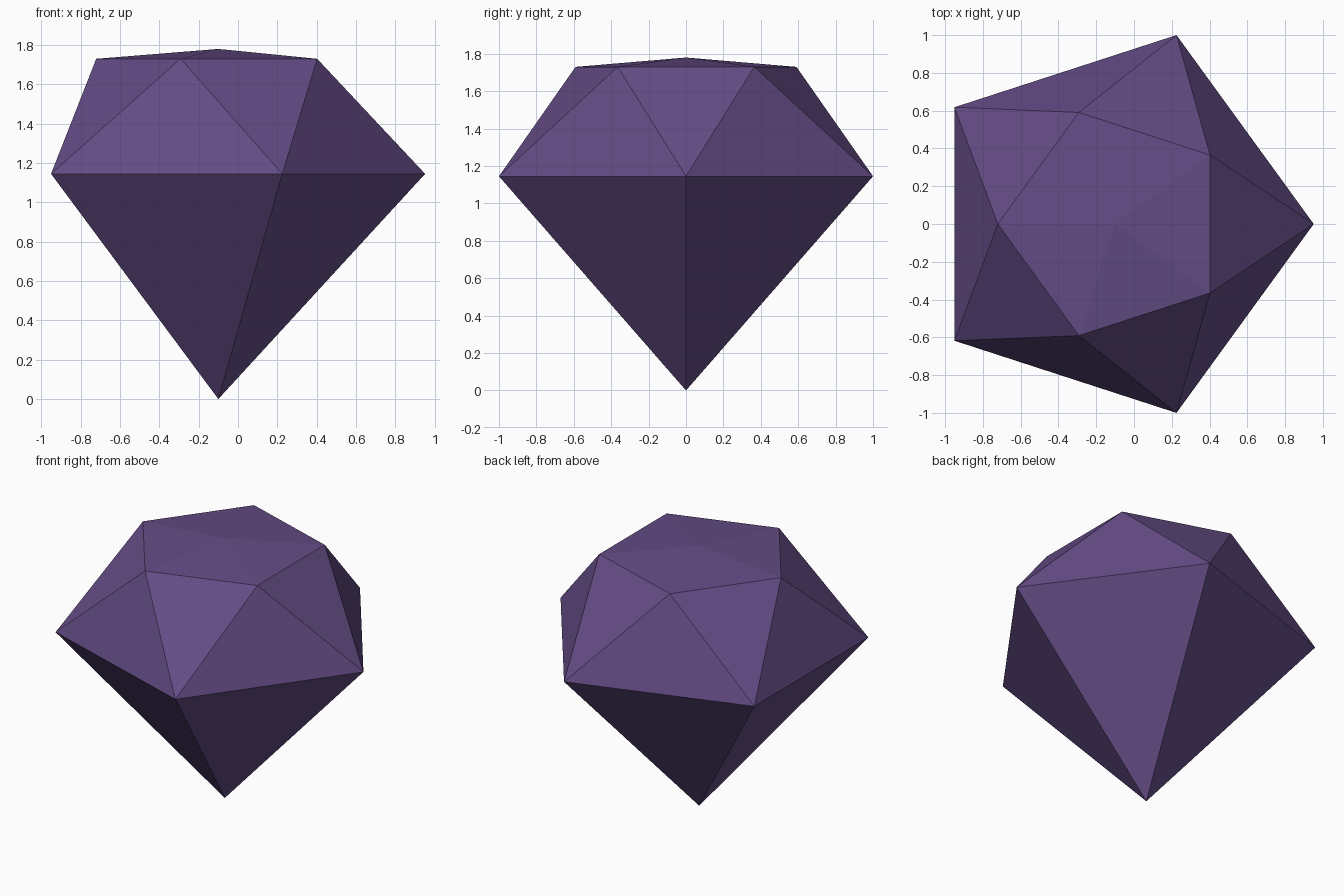
import bpy, bmesh, math

if "Cube" in bpy.data.objects:
    bpy.data.objects.remove(bpy.data.objects["Cube"])

CX = -0.10  # pentagon axis, so the bounds are centred on x = 0

mat = bpy.data.materials.new("gem purple")
mat.diffuse_color = (0.127, 0.072, 0.235, 1)
mat.use_nodes = True
mat.node_tree.nodes["Principled BSDF"].inputs["Base Color"].default_value = mat.diffuse_color

bm = bmesh.new()


def ring(radius, z, turn):
    """Five points around the gem axis."""
    angles = [math.radians(turn + 72 * i) for i in range(5)]
    return [bm.verts.new((CX + radius * math.cos(a), radius * math.sin(a), z)) for a in angles]


# Bottom point, girdle, crown ring turned by half a step, and shallow top
tip = bm.verts.new((CX, 0, 0))
girdle = ring(1.0515, 1.145, 0)
crown = ring(0.621, 1.73, 36)
peak = bm.verts.new((CX, 0, 1.78))

# Facets
for i in range(5):
    j = (i + 1) % 5
    bm.faces.new((tip, girdle[j], girdle[i]))
    bm.faces.new((girdle[i], girdle[j], crown[i]))
    bm.faces.new((crown[i], girdle[j], crown[j]))
    bm.faces.new((crown[i], crown[j], peak))

bmesh.ops.recalc_face_normals(bm, faces=bm.faces)
mesh = bpy.data.meshes.new("gemstone")
bm.to_mesh(mesh)
bm.free()
mesh.materials.append(mat)
bpy.context.collection.objects.link(bpy.data.objects.new("gemstone", mesh))
